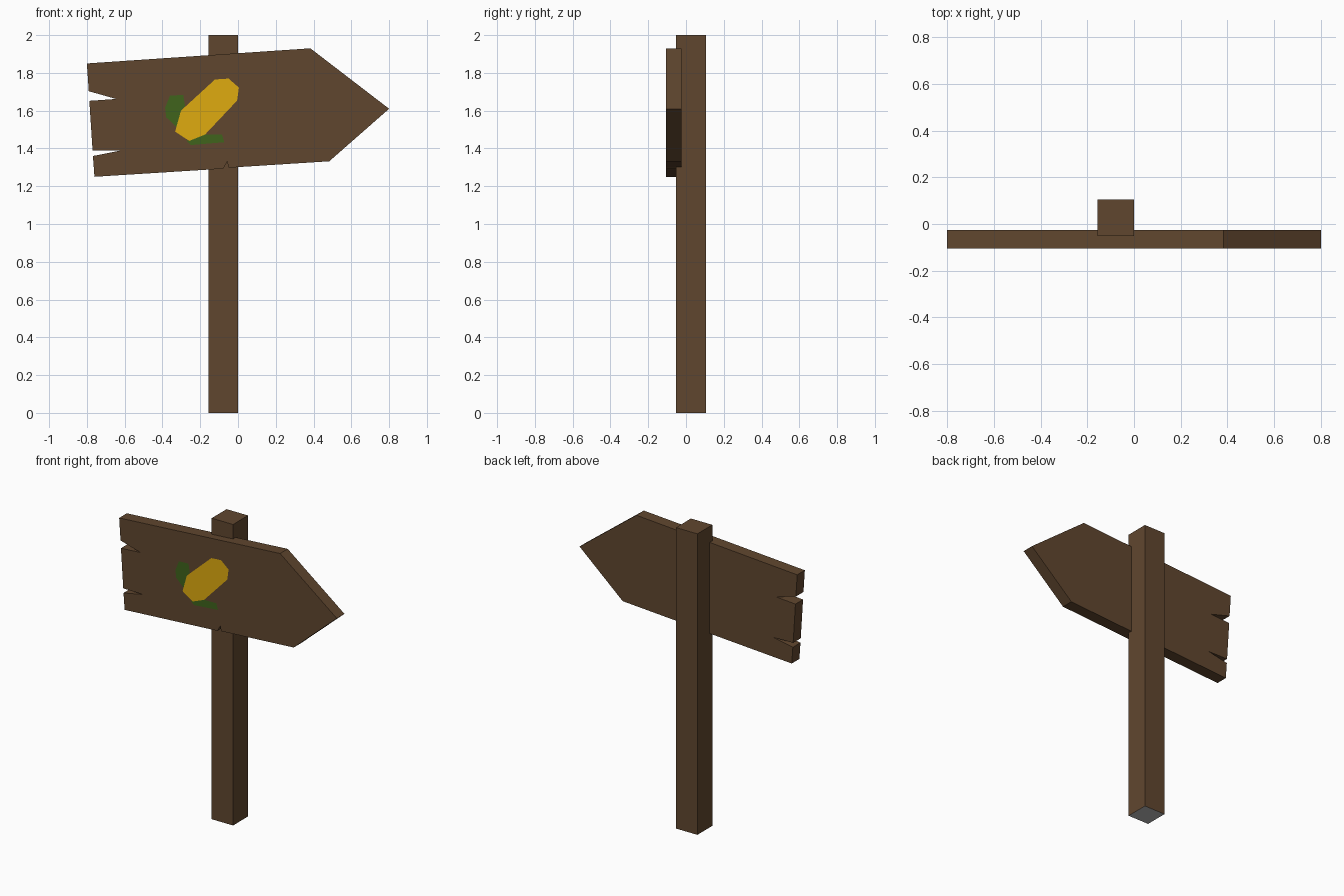
import bpy, bmesh

if "Cube" in bpy.data.objects:
    bpy.data.objects.remove(bpy.data.objects["Cube"])


def material(name, rgb):
    m = bpy.data.materials.new(name)
    m.diffuse_color = (*rgb, 1)
    m.use_nodes = True
    m.node_tree.nodes["Principled BSDF"].inputs["Base Color"].default_value = m.diffuse_color
    return m


def panel(name, outline, y_front, mat, thickness=0):
    """Flat polygon in the xz plane, optionally extruded backwards."""
    bm = bmesh.new()
    face = bm.faces.new([bm.verts.new((x, y_front, z)) for x, z in outline])
    face.normal_update()
    if face.normal.y > 0:
        face.normal_flip()
    if thickness:
        ext = bmesh.ops.extrude_face_region(bm, geom=[face], use_keep_orig=True)
        verts = [g for g in ext["geom"] if isinstance(g, bmesh.types.BMVert)]
        bmesh.ops.translate(bm, verts=verts, vec=(0, thickness, 0))
        bmesh.ops.recalc_face_normals(bm, faces=bm.faces[:])
    mesh = bpy.data.meshes.new(name)
    bm.to_mesh(mesh)
    bm.free()
    mesh.materials.append(mat)
    obj = bpy.data.objects.new(name, mesh)
    bpy.context.collection.objects.link(obj)
    return obj


wood = material("wood", (0.118, 0.062, 0.028))
grey = material("bare_grey", (0.5, 0.5, 0.5))
yellow = material("corn_yellow", (0.74, 0.41, 0.005))
green = material("husk_green", (0.05, 0.125, 0.012))

# Square post with an unpainted grey underside
post = panel("post", [(-0.157, 0), (0, 0), (0, 2), (-0.157, 2)],
             -0.052, wood, 0.157)
post.data.materials.append(grey)
for p in post.data.polygons:
    if p.normal.z < -0.9:
        p.material_index = 1

# Arrow board with two splits in its left end and a small nick below
FRONT = -0.105
panel("arrow_board", [
    (-0.80, 1.85), (0.383, 1.93), (0.80, 1.61), (0.483, 1.332),
    (-0.05, 1.298), (-0.057, 1.33), (-0.078, 1.293),
    (-0.76, 1.25), (-0.768, 1.36), (-0.625, 1.388), (-0.77, 1.39),
    (-0.787, 1.652), (-0.645, 1.662), (-0.79, 1.703)],
    FRONT, wood, 0.08)

# Painted corn cob and its two husk leaves, lying flat on the board
panel("corn_cob", [
    (-0.122, 1.765), (-0.05, 1.77), (0.005, 1.722), (-0.005, 1.653),
    (-0.175, 1.473), (-0.258, 1.44), (-0.333, 1.489), (-0.302, 1.6)],
    FRONT - 0.001, yellow)
panel("left_husk", [
    (-0.36, 1.68), (-0.29, 1.683), (-0.28, 1.625), (-0.302, 1.6),
    (-0.326, 1.513), (-0.38, 1.565), (-0.386, 1.615)],
    FRONT - 0.001, green)
panel("lower_husk", [
    (-0.175, 1.473), (-0.085, 1.475), (-0.073, 1.433), (-0.25, 1.418),
    (-0.275, 1.443), (-0.258, 1.44)],
    FRONT - 0.001, green)
